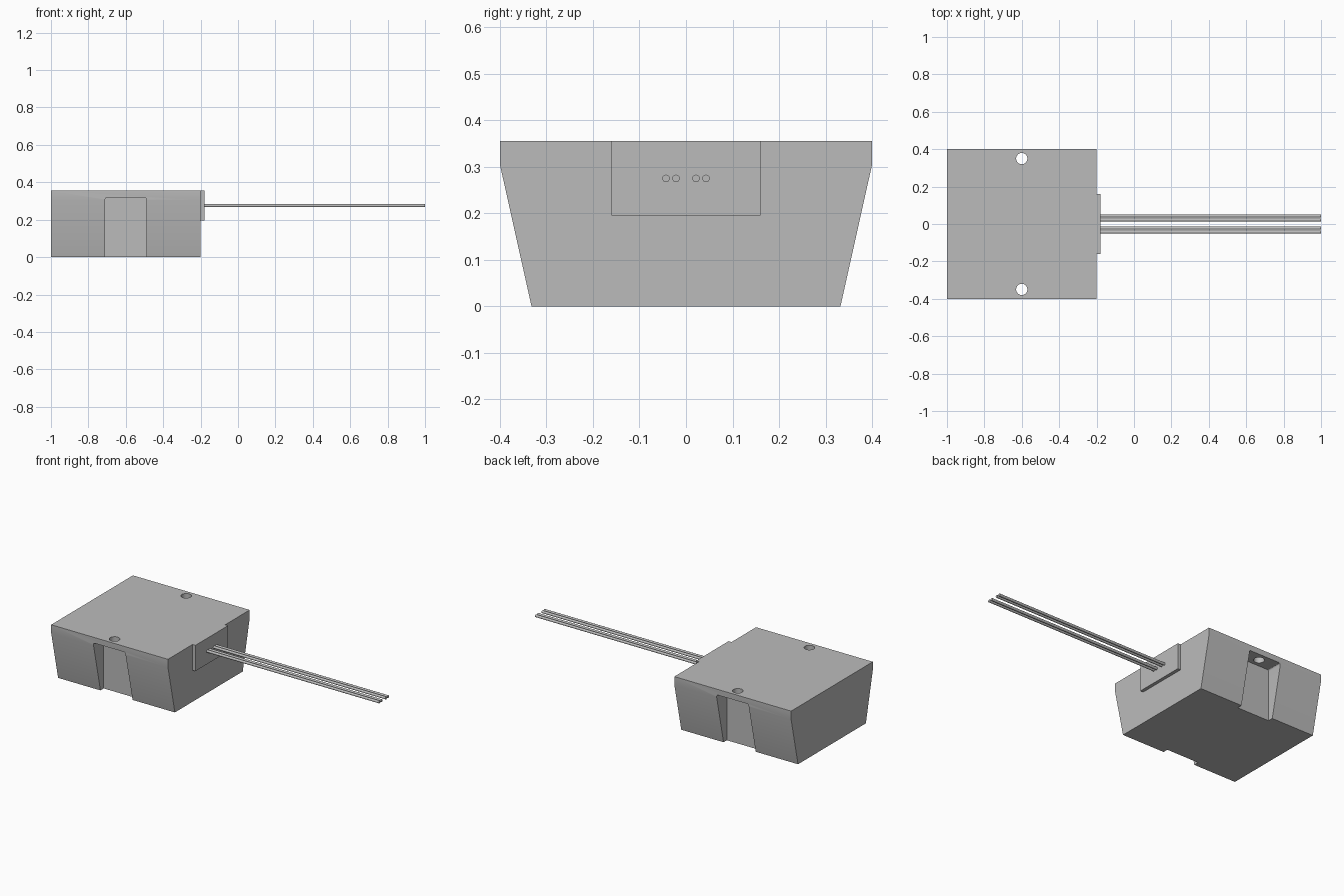
import bpy
import bmesh
import math
from mathutils import Matrix

cube = bpy.data.objects.get("Cube")
if cube:
    bpy.data.objects.remove(cube, do_unlink=True)

grey = bpy.data.materials.new("plain grey")
grey.use_nodes = True
colour = (0.5, 0.5, 0.5, 1)
grey.diffuse_color = colour
grey.node_tree.nodes["Principled BSDF"].inputs["Base Color"].default_value = colour


def finish(name, bm):
    bmesh.ops.recalc_face_normals(bm, faces=bm.faces)
    mesh = bpy.data.meshes.new(name)
    bm.to_mesh(mesh)
    bm.free()
    obj = bpy.data.objects.new(name, mesh)
    mesh.materials.append(grey)
    bpy.context.collection.objects.link(obj)
    return obj


def box(name, low, high):
    bm = bmesh.new()
    bmesh.ops.create_cube(bm, size=1)
    for v in bm.verts:
        v.co = [low[i] if v.co[i] < 0 else high[i] for i in range(3)]
    return finish(name, bm)


def rod(name, radius, length, centre, sides, turn=0):
    bm = bmesh.new()
    matrix = Matrix.Translation(centre) @ Matrix.Rotation(turn, 4, "Y")
    bmesh.ops.create_cone(bm, cap_ends=True, segments=sides, radius1=radius,
                          radius2=radius, depth=length, matrix=matrix)
    return finish(name, bm)


def prism(name, profile, axis, start, end):
    """Extrude a closed profile along x (axis 0) or y (axis 1)."""
    bm = bmesh.new()
    points = [(start, a, b) if axis == 0 else (a, start, b) for a, b in profile]
    face = bm.faces.new([bm.verts.new(p) for p in points])
    moved = bmesh.ops.extrude_face_region(bm, geom=[face])["geom"]
    for v in moved:
        if isinstance(v, bmesh.types.BMVert):
            v.co[axis] = end
    return finish(name, bm)


def smooth(obj):
    bpy.ops.object.select_all(action="DESELECT")
    obj.select_set(True)
    bpy.context.view_layer.objects.active = obj
    bpy.ops.object.shade_smooth_by_angle(angle=math.radians(30))


# Housing with tapered front and back
half = [(0.332, 0), (0.4, 0.305), (0.4, 0.355)]
body = prism("housing", half + [(-y, z) for y, z in reversed(half)], 0, -1, -0.2)

# Screw recesses and through holes, front and back
cutters = []
r = 0.01
left, right, top = -0.71, -0.49, 0.32
arc = [math.radians(a) for a in range(0, 91, 30)]
recess = [(left, -0.1), (right, -0.1)]
recess += [(right - r + r * math.cos(a), top - r + r * math.sin(a)) for a in arc]
recess += [(left + r - r * math.sin(a), top - r + r * math.cos(a)) for a in arc]
for side in (-1, 1):
    cutters.append(prism("recess_cutter", recess, 1, side * 0.3, side * 0.5))
    cutters.append(rod("hole_cutter", 0.03, 0.2, (-0.6, side * 0.35, 0.35), 32))
for cutter in cutters:
    cutter.hide_render = True
    mod = body.modifiers.new("cut", "BOOLEAN")
    mod.operation = "DIFFERENCE"
    mod.solver = "EXACT"
    mod.object = cutter

# Apply the cuts, then drop the cutters
depsgraph = bpy.context.evaluated_depsgraph_get()
cut_mesh = bpy.data.meshes.new_from_object(body.evaluated_get(depsgraph))
body.modifiers.clear()
body.data = cut_mesh
for cutter in cutters:
    bpy.data.objects.remove(cutter, do_unlink=True)
smooth(body)

# Cable outlet plate
box("outlet_plate", (-0.2, -0.16, 0.195), (-0.18, 0.16, 0.355))

# Two pairs of wires
for i, y in enumerate((-0.043, -0.0215, 0.0215, 0.043)):
    smooth(rod(f"wire_{i + 1}", 0.008, 1.18, (0.41, y, 0.275), 24, math.pi / 2))
